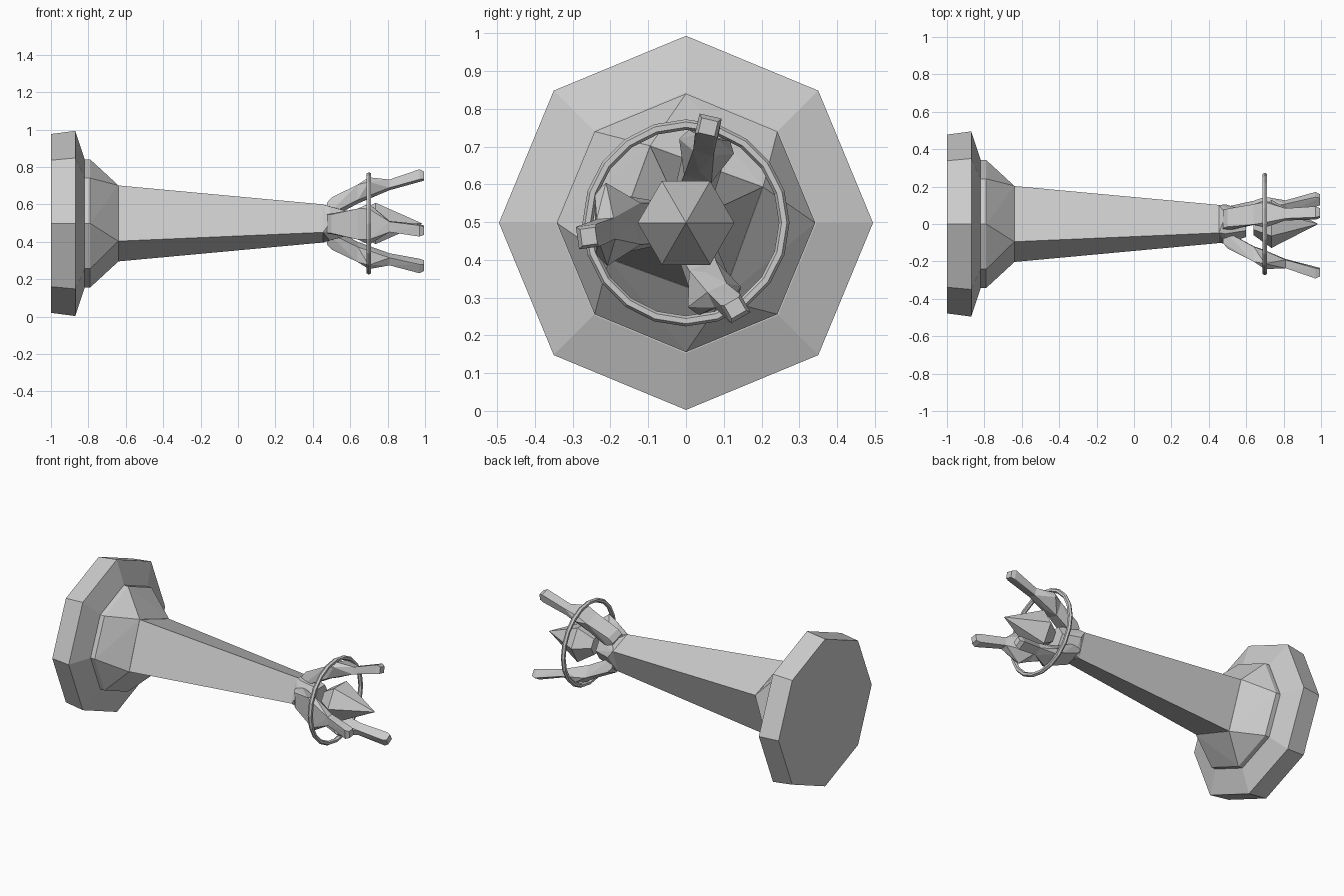
import bpy, bmesh, math

if "Cube" in bpy.data.objects:
    bpy.data.objects.remove(bpy.data.objects["Cube"])

CZ = 0.498  # height of the long axis

mat = bpy.data.materials.new("pale_grey")
mat.diffuse_color = (0.6, 0.6, 0.6, 1)
mat.use_nodes = True
mat.node_tree.nodes["Principled BSDF"].inputs["Base Color"].default_value = mat.diffuse_color


def finish(name, bm):
    bmesh.ops.recalc_face_normals(bm, faces=bm.faces[:])
    me = bpy.data.meshes.new(name)
    bm.to_mesh(me)
    bm.free()
    me.materials.append(mat)
    ob = bpy.data.objects.new(name, me)
    bpy.context.collection.objects.link(ob)
    return ob


def pt(x, r, t, deg):
    """Point at x, radial distance r and sideways offset t, around the axis."""
    a = math.radians(deg)
    return (x, r * math.cos(a) - t * math.sin(a),
            CZ + r * math.sin(a) + t * math.cos(a))


def ring_pts(x, r, n, turn=0):
    return [pt(x, r, 0, turn + 360 * i / n) for i in range(n)]


def add_hull(bm, pts):
    vs = [bm.verts.new(p) for p in pts]
    res = bmesh.ops.convex_hull(bm, input=vs)
    junk = [g for g in res["geom_interior"] if isinstance(g, bmesh.types.BMVert)]
    if junk:
        bmesh.ops.delete(bm, geom=junk, context='VERTS')


def hull(name, *groups):
    bm = bmesh.new()
    add_hull(bm, sum(groups, []))
    return finish(name, bm)


# Octagonal foot and stepped plinth
hull("foot", ring_pts(-1.0, 0.478, 8), ring_pts(-0.87, 0.495, 8),
     ring_pts(-0.82, 0.345, 8))
hull("plinth", ring_pts(-0.83, 0.342, 8), ring_pts(-0.79, 0.342, 8),
     ring_pts(-0.64, 0.225, 4, 25))

# Square tapering shaft, turned a little about its axis
hull("shaft", ring_pts(-0.65, 0.225, 4, 25), ring_pts(0.46, 0.112, 4, 25))

# Collar and socket that hold the arms and crystal
hull("collar", ring_pts(0.455, 0.112, 4, 25), ring_pts(0.49, 0.105, 6, 0),
     ring_pts(0.60, 0.07, 6, 0))

# Six-sided crystal
hull("crystal", ring_pts(0.64, 0.06, 6), ring_pts(0.735, 0.128, 6), [(0.985, 0, CZ)])

# Three claws: flared arm, broad ridged knuckle, slim finger
for i, (mid, tip, w) in enumerate([(75, 77, 0.075), (181, 188, 0.11), (-69, -60, 0.075)]):
    bm = bmesh.new()
    seat = [pt(0.64, 0.20, s * w * 0.75, mid) for s in (-1, 1)] + \
           [pt(0.64, 0.12, s * w * 0.5, mid) for s in (-1, 1)]
    add_hull(bm, [pt(0.475, r, s * 0.05, mid) for r in (0.03, 0.10) for s in (-1, 1)]
             + [pt(0.50, 0.13, s * 0.05, mid) for s in (-1, 1)] + seat)
    neck = [pt(0.81, r, s * 0.028, (mid + tip) / 2) for r in (0.19, 0.235) for s in (-1, 1)]
    add_hull(bm, seat + [pt(0.70, 0.24, s * w * 0.75, mid) for s in (-1, 1)]
             + [pt(0.70, 0.21, s * w, mid) for s in (-1, 1)]
             + [pt(0.70, 0.14, 0, mid)] + neck)
    add_hull(bm, neck + [pt(0.97, r, s * 0.03, tip) for r in (0.235, 0.29) for s in (-1, 1)]
             + [pt(0.995, r, s * 0.022, tip) for r in (0.24, 0.28) for s in (-1, 1)])
    finish("claw_%d" % (i + 1), bm)

# Thin hoop around the claws
bpy.ops.mesh.primitive_torus_add(major_segments=20, minor_segments=6, major_radius=0.26,
                                 minor_radius=0.014, location=(0.70, 0, CZ),
                                 rotation=(0, math.pi / 2, 0))
hoop = bpy.context.object
hoop.name = "hoop"
hoop.data.materials.append(mat)
